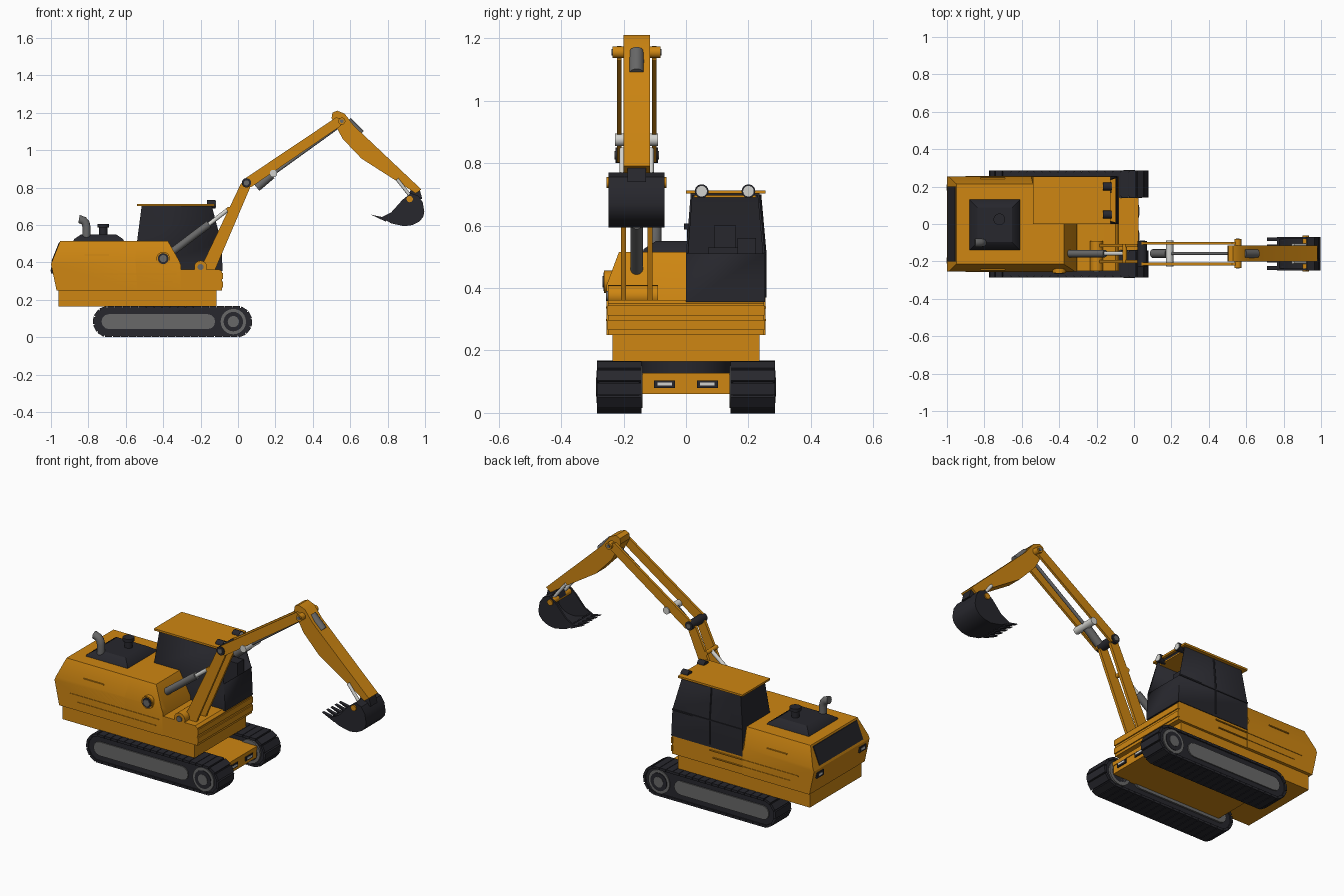
import bpy, bmesh, math
from mathutils import Vector, Matrix

if "Cube" in bpy.data.objects:
    bpy.data.objects.remove(bpy.data.objects["Cube"])


def material(name, rgb):
    m = bpy.data.materials.new(name)
    m.use_nodes = True
    m.diffuse_color = (*rgb, 1)
    m.node_tree.nodes["Principled BSDF"].inputs["Base Color"].default_value = (*rgb, 1)
    return m


ORANGE = material("orange paint", (0.62, 0.24, 0.006))
DARK = material("dark rubber and glass", (0.02, 0.02, 0.026))
GREY = material("grey steel", (0.14, 0.14, 0.14))
WHITE = material("bright metal", (0.65, 0.65, 0.62))
made = []


def finish(name, bm, mat):
    bmesh.ops.recalc_face_normals(bm, faces=bm.faces)
    me = bpy.data.meshes.new(name)
    bm.to_mesh(me)
    bm.free()
    me.materials.append(mat)
    ob = bpy.data.objects.new(name, me)
    bpy.context.collection.objects.link(ob)
    made.append(ob)
    return ob


def loft(name, loops, mat, skip=()):
    """Skin matching point loops and cap both ends; skip drops (ring, side) faces."""
    bm = bmesh.new()
    rings = [[bm.verts.new(p) for p in loop] for loop in loops]
    n = len(rings[0])
    for r, (a, b) in enumerate(zip(rings, rings[1:])):
        for i in range(n):
            if (r, i) not in skip:
                j = (i + 1) % n
                bm.faces.new((a[i], a[j], b[j], b[i]))
    bm.faces.new(rings[0])
    bm.faces.new(rings[-1])
    return finish(name, bm, mat)


def prism(name, pts, y0, y1, mat):
    return loft(name, [[(x, y, z) for x, z in pts] for y in (y0, y1)], mat)


def box(name, x0, x1, y0, y1, z0, z1, mat):
    return prism(name, [(x0, z0), (x1, z0), (x1, z1), (x0, z1)], y0, y1, mat)


def rod(name, p, q, r, mat, sides=24):
    p, q = Vector(p), Vector(q)
    d = q - p
    bm = bmesh.new()
    turn = d.to_track_quat("Z", "Y").to_matrix().to_4x4()
    bmesh.ops.create_cone(bm, cap_ends=True, segments=sides, radius1=r, radius2=r,
                          depth=d.length, matrix=Matrix.Translation((p + q) / 2) @ turn)
    return finish(name, bm, mat)


def pin(name, x, z, y0, y1, r, mat):
    return rod(name, (x, y0, z), (x, y1, z), r, mat)


def stadium(x0, x1, z, r, n=12):
    arc = [math.pi * i / n - math.pi / 2 for i in range(n + 1)]
    return ([(x1 + r * math.cos(a), z + r * math.sin(a)) for a in arc]
            + [(x0 - r * math.cos(a), z - r * math.sin(a)) for a in arc])


# Tracks with shoes, side frames and sprockets
TX0, TX1, TZ, TR = -0.692, -0.008, 0.083, 0.076
for s, side in ((-1, "right"), (1, "left")):
    prism(side + "_track", stadium(TX0, TX1, TZ, TR), s * 0.15, s * 0.278, DARK)
    straight, bend = TX1 - TX0, math.pi * TR
    total = 2 * (straight + bend)
    bm = bmesh.new()
    for i in range(44):
        t = total * i / 44
        half, t = divmod(t, total / 2)
        if t < straight:
            pos, ang = Vector((TX0 + t, 0, TZ - TR)), 0
        else:
            ang = (t - straight) / TR
            pos = Vector((TX1 + TR * math.sin(ang), 0, TZ - TR * math.cos(ang)))
        if half:
            pos = Vector((TX0 + TX1 - pos.x, 0, 2 * TZ - pos.z))
            ang += math.pi
        pos.y = s * 0.214
        mat = (Matrix.Translation(pos) @ Matrix.Rotation(-ang, 4, "Y")
               @ Matrix.Diagonal((0.039, 0.142, 0.014, 1)))
        bmesh.ops.create_cube(bm, size=1, matrix=mat)
    finish(side + "_track_shoes", bm, DARK)
    prism(side + "_track_frame", stadium(-0.69, -0.162, TZ, 0.04, 6), s * 0.14, s * 0.284, GREY)
    pin(side + "_sprocket_rim", -0.025, TZ, s * 0.14, s * 0.284, 0.068, GREY)
    pin(side + "_sprocket_disc", -0.025, TZ, s * 0.14, s * 0.287, 0.052, DARK)
    pin(side + "_sprocket_hub", -0.025, TZ, s * 0.14, s * 0.289, 0.03, GREY)
    # Chassis lamps
    box(side + "_chassis_lamp_frame", 0.02, 0.026, s * 0.035, s * 0.102, 0.08, 0.104, DARK)
    box(side + "_chassis_lamp", 0.026, 0.029, s * 0.045, s * 0.092, 0.087, 0.097, WHITE)

# Chassis and turntable
box("chassis", -0.68, 0.02, -0.148, 0.148, 0.06, 0.128, ORANGE)
box("chassis_lip", 0.0, 0.024, -0.148, 0.148, 0.106, 0.128, ORANGE)
rod("turntable", (-0.35, 0, 0.12), (-0.35, 0, 0.17), 0.145, DARK, 32)

# House: skirt, deck and engine hood
box("skirt", -0.96, -0.115, -0.236, 0.236, 0.165, 0.26, ORANGE)
prism("deck", [(-0.97, 0.25), (-0.085, 0.25), (-0.085, 0.35), (-0.1, 0.362), (-0.95, 0.362),
               (-0.99, 0.35)], -0.25, 0.25, ORANGE)
for z in (0.265, 0.312):
    box("front_slat", -0.09, -0.079, -0.252, 0.252, z, z + 0.032, ORANGE)


def hood(name, top_x, low_x, sections):
    full = [(-0.97, 0.25), (-1.0, 0.39), (-0.95, 0.515), (top_x, 0.515), (low_x, 0.385), (low_x, 0.25)]
    side = full[:2] + [(-0.992, 0.41), (low_x - 0.01, 0.41)] + full[4:]
    loft(name, [[(x, y, z) for x, z in (side if low else full)] for y, low in sections], ORANGE)


hood("engine_hood", -0.54, -0.54, ((-0.254, 1), (-0.215, 0), (0.215, 0), (0.254, 1)))
hood("right_hood", -0.375, -0.305, ((-0.254, 1), (-0.215, 0), (0, 0)))
for s in (-1, 1):
    for x0, x1, z in ((-0.9, -0.33, 0.335), (-0.85, -0.35, 0.295)):
        box("side_rib", x0, x1, s * 0.24, s * 0.257, z, z + 0.005, ORANGE)
    box("side_slot", -0.82, -0.69, s * 0.236, s * 0.249, 0.437, 0.443, ORANGE)
    box("rear_lamp_frame", -1.0, -0.98, s * 0.165, s * 0.225, 0.34, 0.372, DARK)
    box("rear_lamp", -1.002, -0.99, s * 0.18, s * 0.21, 0.35, 0.362, WHITE)
loft("rear_grille", [[(-0.996 + o, y, 0.405), (-0.956 + o, y, 0.505), (-0.95 + o, y, 0.505),
                      (-0.99 + o, y, 0.405)] for o, y in ((-0.002, -0.2), (-0.002, 0.2))], DARK)

# Engine cover, cap and exhaust
loft("engine_cover", [[(-0.745 + sx * a, sy * a - 0.005, z) for sx, sy in
                       ((-1, -1), (1, -1), (1, 1), (-1, 1))]
                      for a, z in ((0.137, 0.51), (0.13, 0.525), (0.092, 0.55))], DARK)
rod("engine_cap_stem", (-0.72, 0.025, 0.54), (-0.72, 0.025, 0.59), 0.022, DARK)
rod("engine_cap", (-0.72, 0.025, 0.587), (-0.72, 0.025, 0.606), 0.031, DARK)
curve = [(-0.81, 0.53), (-0.81, 0.59), (-0.815, 0.61), (-0.826, 0.623), (-0.85, 0.632)]
loops = []
for i, (x, z) in enumerate(curve):
    tilt = math.radians((0, 0, 25, 55, 80)[i])
    loops.append([(x + 0.022 * math.cos(a) * math.cos(tilt), -0.1 + 0.022 * math.sin(a),
                   z + 0.022 * math.cos(a) * math.sin(tilt))
                  for a in (math.tau * k / 16 for k in range(16))])
loft("exhaust_pipe", loops, GREY)

# Cab with open windscreen, roof, seat and lamps
cab = loft("cab", [[(x0, y0, z), (x1, y0, z), (x1, y1, z), (x0, y1, z)] for x0, x1, y0, y1, z in
                   ((-0.54, -0.082, 0, 0.253, 0.355), (-0.54, -0.09, 0, 0.253, 0.51),
                    (-0.515, -0.14, 0.015, 0.235, 0.702))], DARK, skip={(1, 1)})
cab.modifiers.new("thickness", "SOLIDIFY").thickness = 0.008
box("cab_roof", -0.54, -0.125, 0.0, 0.254, 0.702, 0.713, ORANGE)
box("cab_headliner", -0.505, -0.15, 0.025, 0.225, 0.69, 0.703, ORANGE)
box("seat_base", -0.42, -0.27, 0.07, 0.18, 0.36, 0.53, DARK)
box("seat_back", -0.45, -0.41, 0.09, 0.16, 0.5, 0.6, DARK)
box("console", -0.3, -0.12, 0.165, 0.225, 0.36, 0.56, DARK)
rod("door_post", (-0.33, 0.254, 0.37), (-0.33, 0.254, 0.51), 0.004, DARK, 8)
rod("window_post", (-0.33, 0.254, 0.51), (-0.33, 0.237, 0.7), 0.004, DARK, 8)
box("door_sill", -0.54, -0.09, 0.25, 0.257, 0.507, 0.514, DARK)
for y in (0.05, 0.2):
    rod("roof_lamp", (-0.165, y, 0.71), (-0.12, y, 0.71), 0.022, DARK)
    rod("roof_lamp_lens", (-0.122, y, 0.71), (-0.117, y, 0.71), 0.017, WHITE)

# Boom: paired plates, pivots and rams
BY = -0.158
for s in (-1, 1):
    y = BY + s * 0.042
    prism("lower_boom_plate", [(-0.215, 0.36), (-0.125, 0.355), (0.065, 0.8), (0.05, 0.845),
                               (0.015, 0.82), (-0.18, 0.41)], y - 0.008, y + 0.008, ORANGE)
    y = BY + s * 0.056
    prism("upper_boom_plate", [(0.025, 0.815), (0.07, 0.802), (0.55, 1.13), (0.565, 1.165),
                               (0.525, 1.175), (0.04, 0.85)], y - 0.007, y + 0.007, ORANGE)
pin("boom_foot", -0.2, 0.375, -0.25, -0.09, 0.034, ORANGE)
pin("boom_foot_pin", -0.2, 0.375, -0.257, -0.24, 0.016, GREY)
pin("lift_ram_boss", -0.4, 0.42, -0.262, -0.2, 0.036, ORANGE)
pin("lift_ram_ring", -0.4, 0.42, -0.265, -0.25, 0.029, DARK)
pin("lift_ram_pin", -0.4, 0.42, -0.268, -0.25, 0.019, GREY)
rod("lift_ram", (-0.4, BY, 0.42), (-0.155, BY, 0.605), 0.02, GREY)
rod("lift_ram_rod", (-0.16, BY, 0.6), (-0.05, BY, 0.685), 0.011, WHITE)
pin("lift_ram_top_pin", -0.05, 0.685, BY - 0.05, BY + 0.05, 0.012, ORANGE)
pin("elbow_pin", 0.045, 0.825, BY - 0.068, BY + 0.068, 0.025, DARK)
pin("elbow_cap", 0.045, 0.825, BY - 0.071, BY + 0.071, 0.014, GREY)
pin("cross_tube", 0.19, 0.875, BY - 0.069, BY + 0.069, 0.02, WHITE)
rod("stick_ram", (0.1, BY, 0.8), (0.18, BY, 0.868), 0.023, GREY)
rod("stick_ram_rod", (0.19, BY, 0.875), (0.53, BY, 1.12), 0.009, GREY)

# Stick with its head pivot and bucket ram
prism("stick", [(0.5, 1.17), (0.505, 1.2), (0.53, 1.211), (0.57, 1.195), (0.62, 1.13), (0.98, 0.79),
                (0.95, 0.768), (0.91, 0.795), (0.66, 0.955), (0.56, 1.06)], BY - 0.042, BY + 0.042, ORANGE)
pin("stick_pivot", 0.555, 1.155, BY - 0.077, BY + 0.077, 0.019, ORANGE)
pin("stick_pivot_cap", 0.555, 1.155, BY - 0.08, BY + 0.08, 0.01, GREY)
rod("bucket_ram", (0.585, BY, 1.155), (0.655, BY, 1.085), 0.024, GREY)
for s in (-1, 1):
    rod("bucket_link", (0.85, BY + s * 0.046, 0.845), (0.925, BY + s * 0.046, 0.75), 0.009, WHITE, 12)

# Bucket: curved shell, cheeks, teeth and bracket
shell = [(0.765, 0.64), (0.82, 0.608), (0.89, 0.593), (0.935, 0.6), (0.968, 0.617), (0.99, 0.642),
         (0.996, 0.67), (0.988, 0.72), (0.965, 0.755), (0.925, 0.77)]
inner = [(x + (0.895 - x) * 0.1, z + (0.69 - z) * 0.1) for x, z in reversed(shell)]
prism("bucket_shell", shell + inner, -0.245, -0.071, DARK)
for y in (-0.248, -0.079):
    prism("bucket_cheek", shell + [(0.88, 0.735), (0.82, 0.668)], y, y + 0.01, DARK)
for i in range(5):
    y = -0.245 + i * 0.0385
    prism("bucket_tooth", [(0.71, 0.655), (0.79, 0.618), (0.8, 0.636)], y, y + 0.02, DARK)
prism("bucket_bracket", [(0.9, 0.74), (0.925, 0.79), (0.97, 0.795), (0.985, 0.74)],
      BY - 0.03, BY + 0.03, DARK)
pin("bucket_pin", 0.918, 0.738, -0.255, -0.062, 0.017, ORANGE)

# Smooth the round parts and keep hard edges
bpy.ops.object.select_all(action="DESELECT")
for ob in made:
    ob.select_set(True)
bpy.context.view_layer.objects.active = made[0]
bpy.ops.object.shade_smooth_by_angle(angle=math.radians(32))
